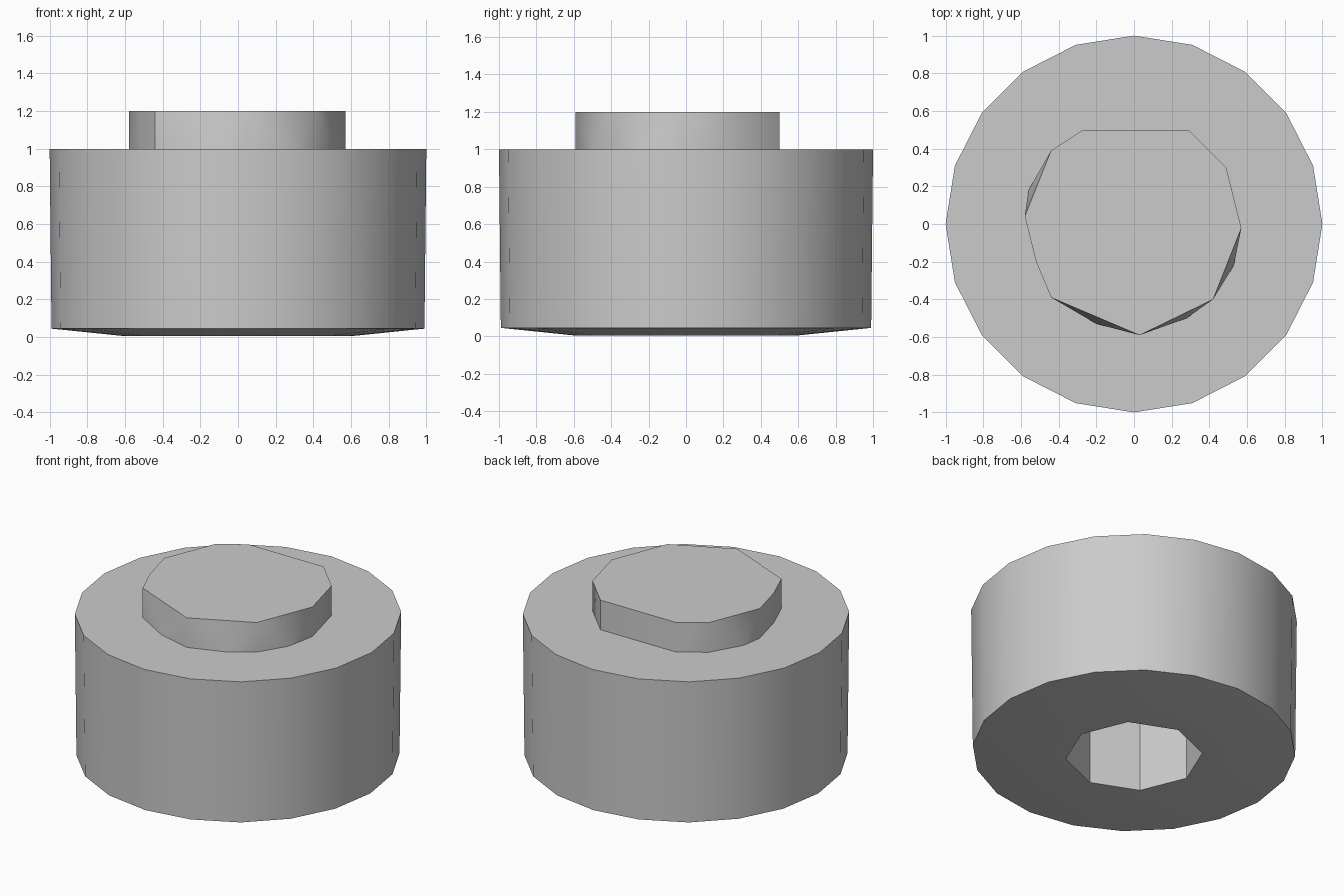
import bpy, bmesh, math

cube = bpy.data.objects.get("Cube")
if cube:
    bpy.data.objects.remove(cube, do_unlink=True)

grey = bpy.data.materials.new("light grey plastic")
grey.use_nodes = True
colour = (0.6, 0.6, 0.6, 1)
grey.diffuse_color = colour
grey.node_tree.nodes["Principled BSDF"].inputs["Base Color"].default_value = colour


def finish(bm, name, angle):
    bmesh.ops.recalc_face_normals(bm, faces=bm.faces)
    mesh = bpy.data.meshes.new(name)
    bm.to_mesh(mesh)
    bm.free()
    mesh.materials.append(grey)
    obj = bpy.data.objects.new(name, mesh)
    bpy.context.collection.objects.link(obj)
    bpy.ops.object.select_all(action="DESELECT")
    obj.select_set(True)
    bpy.context.view_layer.objects.active = obj
    bpy.ops.object.shade_smooth_by_angle(angle=math.radians(angle))
    return obj


def ring(bm, sides, radius, z):
    verts = []
    for i in range(sides):
        a = math.tau * i / sides
        verts.append(bm.verts.new((radius * math.cos(a), radius * math.sin(a), z)))
    edges = [bm.edges.new((verts[i], verts[(i + 1) % sides])) for i in range(sides)]
    return verts, edges


# Round body: flat top, straight wall, shallow cone below, eight-sided hollow
bm = bmesh.new()
profile = [(20, 1.0, 1.0), (20, 0.99, 0.045), (20, 0.6, 0.005),
           (8, 0.42, 0.005), (8, 0.42, 0.85)]
rings = [ring(bm, *p) for p in profile]
for (_, lower), (_, upper) in zip(rings, rings[1:]):
    bmesh.ops.bridge_loops(bm, edges=lower + upper)
bm.faces.new(rings[0][0])
bm.faces.new(rings[-1][0])
finish(bm, "round_body", 25)

# Uneven faceted stud: hull of the top outline and a slightly fuller base
outline = [(0.57, -0.02), (0.49, 0.3), (0.29, 0.5), (-0.27, 0.5), (-0.44, 0.39),
           (-0.58, 0.04), (-0.52, -0.2), (-0.44, -0.39), (0.03, -0.59), (0.42, -0.4)]
base_extra = [(-0.2, -0.53), (0.28, -0.5), (0.53, -0.22), (-0.56, 0.18)]
bm = bmesh.new()
for x, y in outline:
    bm.verts.new((x, y, 1.2))
for x, y in outline + base_extra:
    bm.verts.new((x, y, 0.995))
bmesh.ops.convex_hull(bm, input=bm.verts)
bmesh.ops.dissolve_limit(bm, angle_limit=0.01, verts=bm.verts, edges=bm.edges)
finish(bm, "top_stud", 35)
